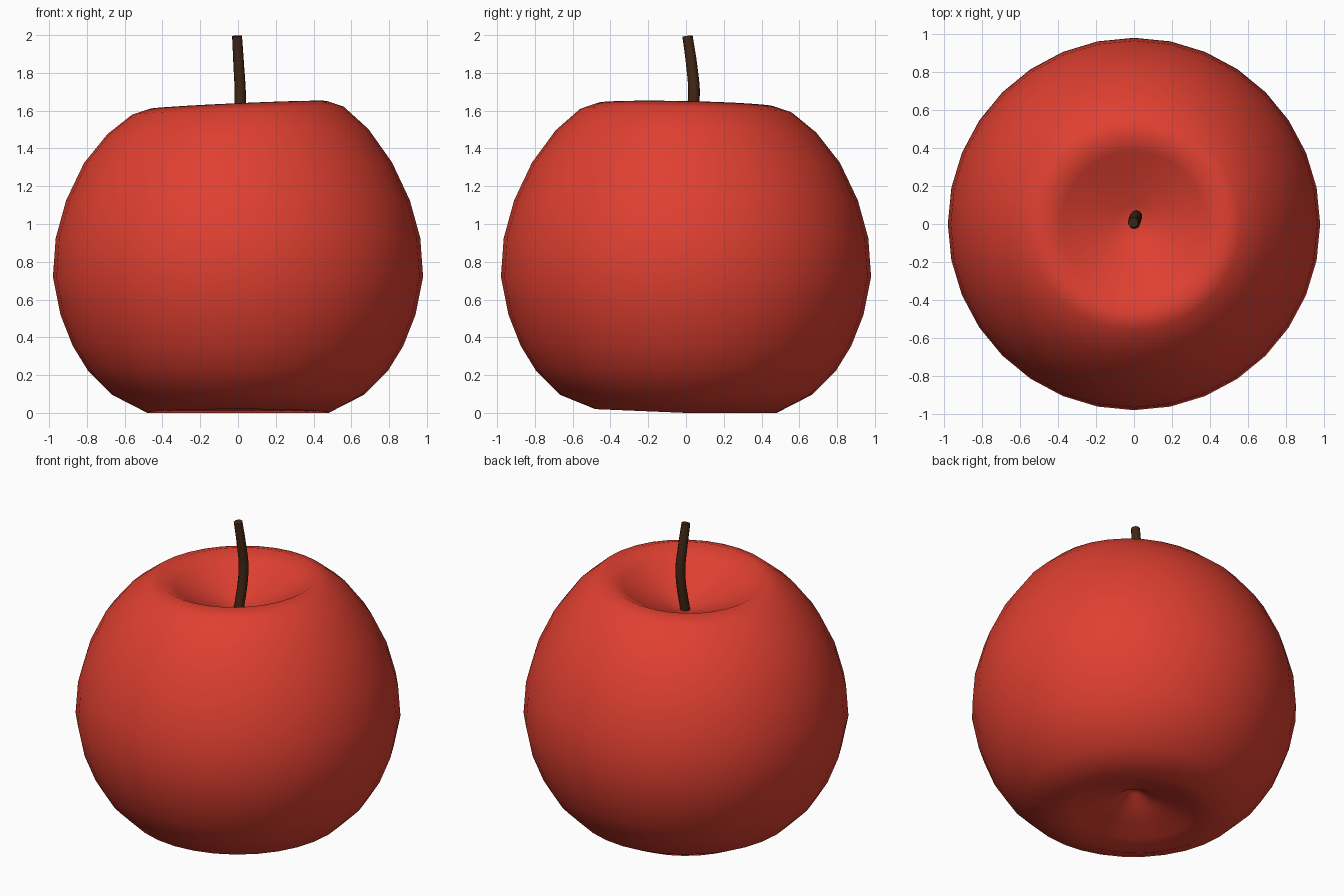
import bpy
import bmesh
from math import cos, sin, tau, atan2, radians, hypot

cube = bpy.data.objects.get("Cube")
if cube:
    bpy.data.objects.remove(cube)


def material(name, color):
    mat = bpy.data.materials.new(name)
    mat.use_nodes = True
    mat.diffuse_color = color
    mat.node_tree.nodes["Principled BSDF"].inputs["Base Color"].default_value = color
    return mat


red = material("apple red", (0.74, 0.05, 0.03, 1))
brown = material("stem brown", (0.055, 0.02, 0.007, 1))

SIDES = 32

# Fruit: half profile (radius, height) from the top hollow to the bottom hollow
profile = [
    (0, 1.41), (0.1, 1.445), (0.24, 1.505), (0.38, 1.58), (0.47, 1.63),
    (0.56, 1.6), (0.69, 1.49), (0.815, 1.325), (0.91, 1.125), (0.965, 0.925),
    (0.98, 0.72), (0.94, 0.52), (0.875, 0.355), (0.795, 0.225), (0.665, 0.095),
    (0.48, 0), (0.36, 0.035), (0.23, 0.08), (0.1, 0.125), (0.04, 0.17), (0, 0.185),
]

bm = bmesh.new()
points = [bm.verts.new((r, 0, z)) for r, z in profile]
edges = [bm.edges.new(pair) for pair in zip(points, points[1:])]
bmesh.ops.spin(bm, geom=points + edges, cent=(0, 0, 0), axis=(0, 0, 1),
               angle=tau, steps=SIDES, use_merge=False)
bmesh.ops.remove_doubles(bm, verts=bm.verts[:], dist=0.0005)

# Uneven rims: the upper one tilts, the lower one lifts a little at the front
for v in bm.verts:
    r = hypot(v.co.x, v.co.y)
    a = atan2(v.co.y, v.co.x)
    near_axis = min(r / 0.47, 1)
    if v.co.z > 1.3:
        fade = min((v.co.z - 1.3) / 0.3, 1)
        v.co.z += 0.023 * cos(a + radians(25)) * near_axis * fade
    elif v.co.z < 0.2 and r < 0.6:
        v.co.z += 0.02 * max(0, -sin(a)) * near_axis

bmesh.ops.recalc_face_normals(bm, faces=bm.faces[:])
for f in bm.faces:
    f.smooth = True
mesh = bpy.data.meshes.new("fruit")
bm.to_mesh(mesh)
bm.free()
mesh.materials.append(red)
fruit = bpy.data.objects.new("fruit", mesh)
bpy.context.collection.objects.link(fruit)

# Stem: a bent round rod rising from the hollow
curve = bpy.data.curves.new("stem", "CURVE")
curve.dimensions = "3D"
curve.bevel_depth = 0.031
curve.bevel_resolution = 3
curve.resolution_u = 5
curve.use_fill_caps = True
path = [(0, 0, 1.38, 1), (0.012, 0.042, 1.68, 1),
        (0.004, 0.03, 1.84, 0.95), (-0.005, 0.008, 1.995, 0.88)]
spline = curve.splines.new("BEZIER")
spline.bezier_points.add(len(path) - 1)
for p, (x, y, z, size) in zip(spline.bezier_points, path):
    p.co = (x, y, z)
    p.radius = size
    p.handle_left_type = p.handle_right_type = "AUTO"
curve.materials.append(brown)
stem = bpy.data.objects.new("stem", curve)
bpy.context.collection.objects.link(stem)

bpy.ops.object.select_all(action="DESELECT")
stem.select_set(True)
bpy.context.view_layer.objects.active = stem
bpy.ops.object.convert(target="MESH")
bpy.ops.object.shade_smooth_by_angle(angle=radians(40))
